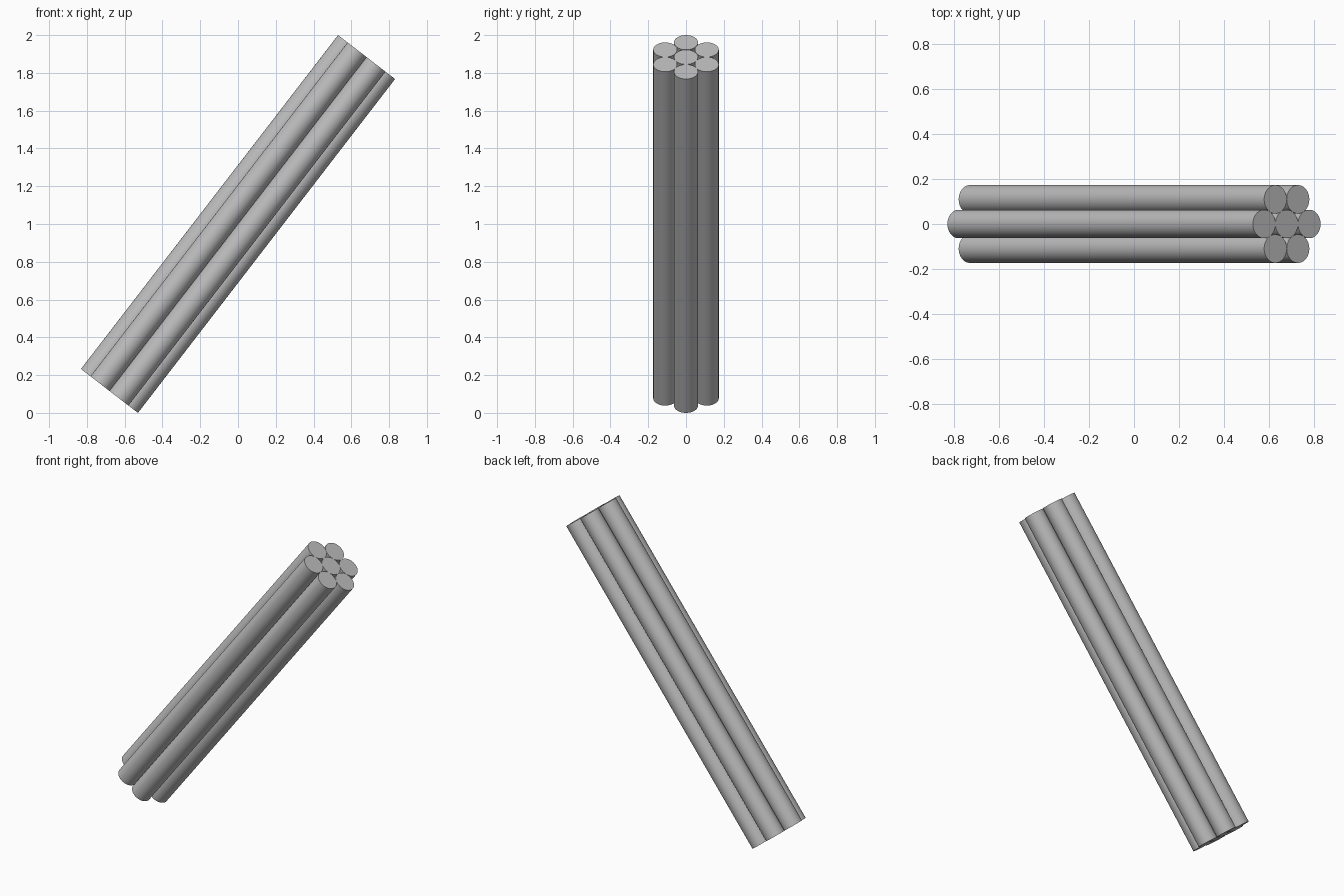
import bpy
from math import radians, cos, sin
from mathutils import Matrix, Vector

cube = bpy.data.objects.get("Cube")
if cube:
    bpy.data.objects.remove(cube, do_unlink=True)

RADIUS = 0.0635
LENGTH = 2.231
TILT = Matrix.Rotation(radians(37.6), 4, 'Y')
CENTRE = Vector((0, 0, 1))

grey = bpy.data.materials.new("plain_grey")
grey.use_nodes = True
colour = (0.5, 0.5, 0.5, 1)
grey.diffuse_color = colour
grey.node_tree.nodes["Principled BSDF"].inputs["Base Color"].default_value = colour


def rod(name, offset):
    """One capped rod, shifted across the bundle and leaned with it."""
    bpy.ops.mesh.primitive_cylinder_add(vertices=48, radius=RADIUS, depth=LENGTH)
    ob = bpy.context.object
    ob.name = name
    ob.data.materials.append(grey)
    bpy.ops.object.shade_smooth_by_angle(angle=radians(30))
    ob.matrix_world = Matrix.Translation(CENTRE) @ TILT @ Matrix.Translation(offset)


# Middle rod with six touching rods around it
rod("centre_rod", Vector((0, 0, 0)))
for i in range(6):
    a = radians(60 * i)
    rod(f"outer_rod_{i + 1}", Vector((cos(a), sin(a), 0)) * 2 * RADIUS)
